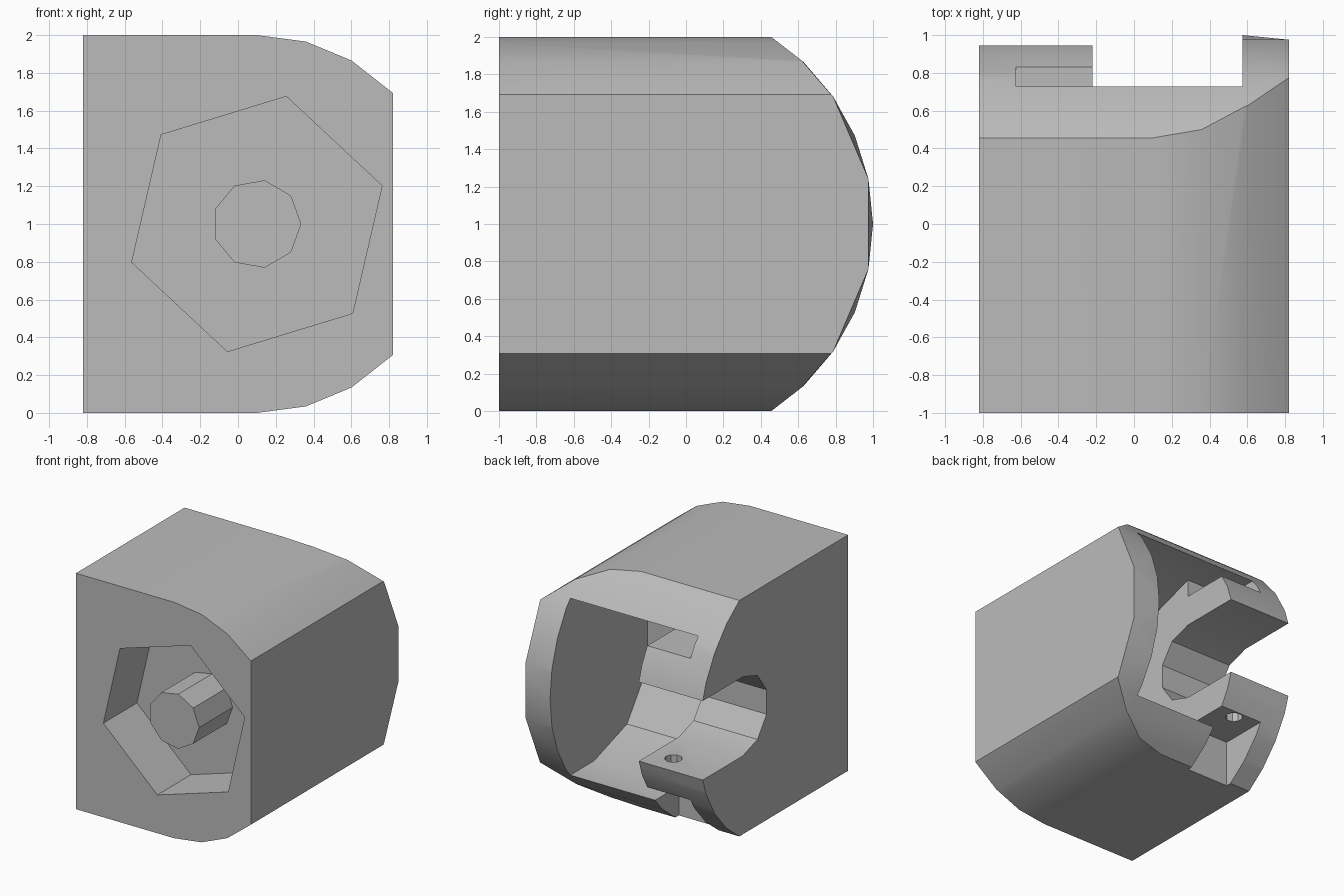
import bpy, bmesh
from math import sin, cos, radians
from mathutils import Vector

cube = bpy.data.objects.get("Cube")
if cube:
    bpy.data.objects.remove(cube, do_unlink=True)

grey = bpy.data.materials.new("plain grey")
grey.use_nodes = True
grey.diffuse_color = (0.5, 0.5, 0.5, 1)
grey.node_tree.nodes["Principled BSDF"].inputs["Base Color"].default_value = (0.5, 0.5, 0.5, 1)


def make_object(name, bm):
    bmesh.ops.recalc_face_normals(bm, faces=bm.faces)
    mesh = bpy.data.meshes.new(name)
    bm.to_mesh(mesh)
    bm.free()
    mesh.materials.append(grey)
    obj = bpy.data.objects.new(name, mesh)
    bpy.context.collection.objects.link(obj)
    return obj


def place(axis, a, b, depth):
    """Outline point to space: (y, z) along x, (x, z) along y, (x, y) along z."""
    return {"x": (depth, a, b), "y": (a, depth, b), "z": (a, b, depth)}[axis]


def prism(name, outline, axis, low, high):
    bm = bmesh.new()
    ends = [[bm.verts.new(place(axis, a, b, d)) for a, b in outline] for d in (low, high)]
    bm.faces.new(ends[0])
    bm.faces.new(ends[1])
    n = len(outline)
    for i in range(n):
        j = (i + 1) % n
        bm.faces.new((ends[0][i], ends[0][j], ends[1][j], ends[1][i]))
    return make_object(name, bm)


def arc(ca, cb, radius, angles):
    return [(ca + radius * cos(radians(t)), cb + radius * sin(radians(t))) for t in angles]


def polygon(ca, cb, radius, sides, start=0):
    return arc(ca, cb, radius, [start + 360 * i / sides for i in range(sides)])


def box(name, x, y, z):
    return prism(name, [(x[0], y[0]), (x[1], y[0]), (x[1], y[1]), (x[0], y[1])], "z", *z)


def round_slot(name, radius, low, high):
    """Slot along x with a faceted round end, open towards the back."""
    end = arc(0.41, 1, radius, range(90, 271, 36))
    return prism(name, end + [(1.3, 1 - radius), (1.3, 1 + radius)], "x", low, high)


def combine(target, tool, operation):
    mod = target.modifiers.new(operation.lower(), "BOOLEAN")
    mod.operation = operation
    mod.solver = "EXACT"
    mod.object = tool
    bpy.context.view_layer.objects.active = target
    bpy.ops.object.modifier_apply(modifier=mod.name)
    bpy.data.objects.remove(tool, do_unlink=True)


# Body: rounded on the +x corners
corner = [43.8, 60, 75, 90]
side = arc(0.1, 1, 1, [-t for t in reversed(corner)]) + arc(0.1, 1, 1, corner)
body = prism("body", side + [(-0.82, 2), (-0.82, 0)], "y", -1, 1.2)

# Rounded back, with a coarser rim at the +x end
bm = bmesh.new()
step = 11.6
fine = arc(-0.196, 1, 1.196, [step * i for i in range(-6, 7)])
coarse = arc(-0.196, 1, 1.196, [step * i for i in range(-5, 6, 2)])
for outline, x in ((fine, -1), (fine, 0.575), (coarse, 0.82)):
    for y, z in outline + [(-1, -0.3), (-1, 2.3)]:
        bm.verts.new((x, y, z))
hull = bmesh.ops.convex_hull(bm, input=bm.verts)
bmesh.ops.delete(bm, geom=list({v for v in hull["geom_interior"]
                                if isinstance(v, bmesh.types.BMVert)}), context="VERTS")
combine(body, make_object("back_round", bm), "INTERSECT")

# Wheel cavity and narrower bore through the side wall
combine(body, round_slot("cavity", 0.75, -0.22, 0.575), "DIFFERENCE")
combine(body, round_slot("bore", 0.335, -1, -0.2), "DIFFERENCE")

# Nut slots in the two jaws, with a screw hole in the lower one
combine(body, box("upper_nut_slot", (-0.625, -0.2), (0.41, 1.3), (1.6, 1.75)), "DIFFERENCE")
combine(body, box("lower_nut_slot", (-0.625, -0.22), (0.41, 1.3), (-0.1, 0.4)), "DIFFERENCE")
combine(body, prism("screw_hole", polygon(-0.41, 0.755, 0.07, 9), "z", 0.3, 0.8), "DIFFERENCE")

# Hexagonal pocket in the front, with a central post
combine(body, prism("pocket", polygon(0.1, 1, 0.693, 6, 17), "y", -1.2, -0.55), "DIFFERENCE")
post = prism("post", polygon(0.1, 1, 0.235, 9), "y", -1, -0.52)

# Smooth the gentle curves, keep the facets sharp
for obj in (body, post):
    bpy.ops.object.select_all(action="DESELECT")
    obj.select_set(True)
    bpy.context.view_layer.objects.active = obj
    bpy.ops.object.shade_smooth_by_angle(angle=radians(25))
